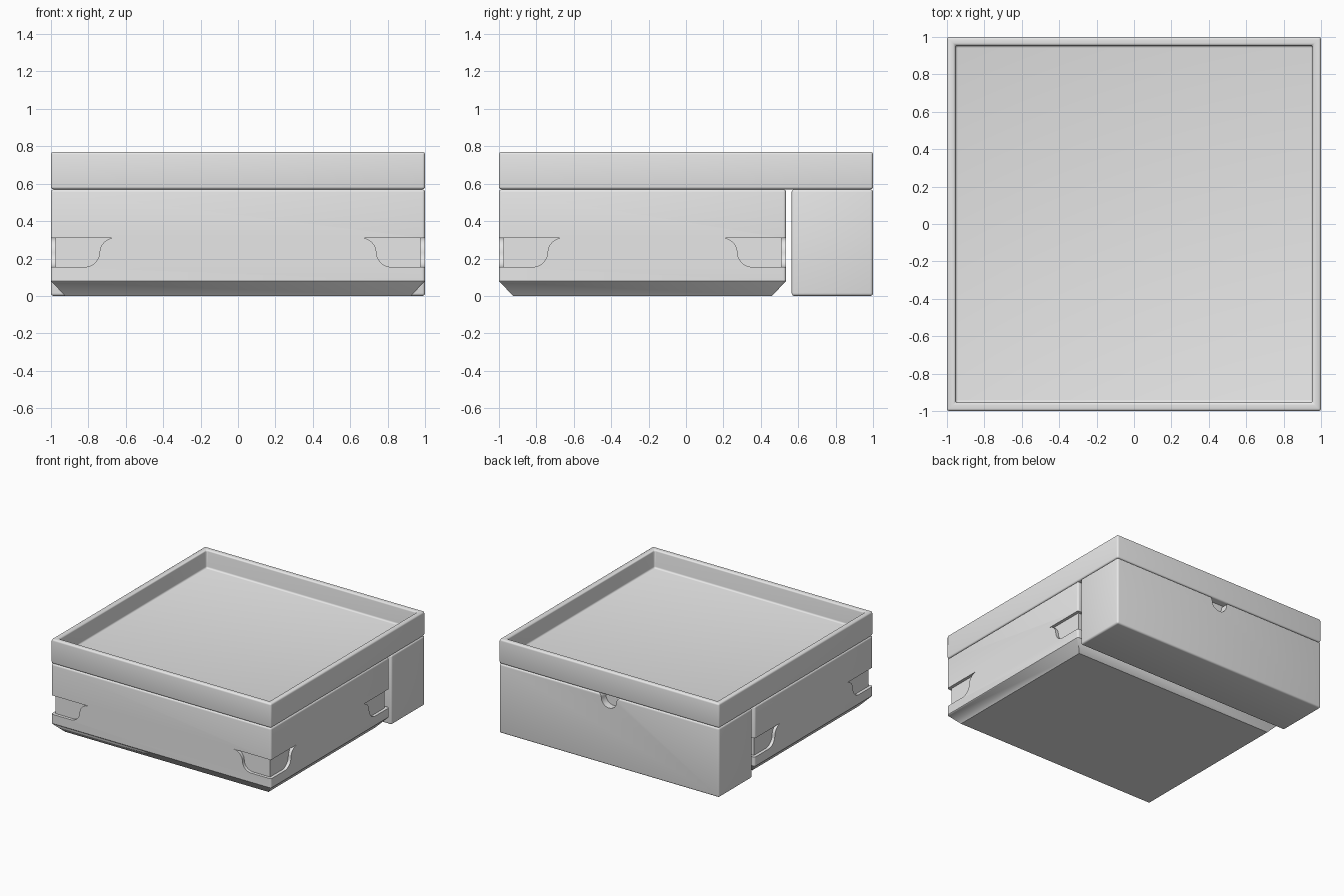
import bpy, bmesh, math
from mathutils import Vector

if "Cube" in bpy.data.objects:
    bpy.data.objects.remove(bpy.data.objects["Cube"], do_unlink=True)

grey = bpy.data.materials.new("light grey plastic")
grey.use_nodes = True
grey.diffuse_color = (0.8, 0.8, 0.8, 1)
grey.node_tree.nodes["Principled BSDF"].inputs["Base Color"].default_value = (0.8, 0.8, 0.8, 1)

BODY_BACK, DRAWER_FRONT = 0.535, 0.565
SPLIT, TOP = 0.57, 0.77
RECESS = 0.025


def to_object(name, bm):
    bmesh.ops.recalc_face_normals(bm, faces=bm.faces[:])
    mesh = bpy.data.meshes.new(name)
    bm.to_mesh(mesh)
    bm.free()
    mesh.materials.append(grey)
    obj = bpy.data.objects.new(name, mesh)
    bpy.context.collection.objects.link(obj)
    return obj


def apply(obj, mod):
    bpy.context.view_layer.objects.active = obj
    bpy.ops.object.modifier_apply(modifier=mod.name)


def stacked_box(name, y0, y1, rings, radius):
    """Box skinned over rectangles given as (inset, height), with square edges rounded."""
    bm = bmesh.new()
    loops = []
    for inset, z in rings:
        a, f, b = 1 - inset, y0 + inset, y1 - inset
        loops.append([bm.verts.new(p) for p in ((-a, f, z), (a, f, z), (a, b, z), (-a, b, z))])
    for lo, hi in zip(loops, loops[1:]):
        for i in range(4):
            j = (i + 1) % 4
            bm.faces.new((lo[i], lo[j], hi[j], hi[i]))
    bm.faces.new(loops[0][::-1])
    bm.faces.new(loops[-1])
    obj = to_object(name, bm)
    mod = obj.modifiers.new("rounding", 'BEVEL')
    mod.width, mod.segments = radius, 4
    mod.limit_method, mod.angle_limit = 'ANGLE', math.radians(65)
    apply(obj, mod)
    return obj


def arc(cx, cz, r, start, end, steps=10):
    angles = [math.radians(start + (end - start) * i / steps) for i in range(steps + 1)]
    return [(cx + r * math.cos(t), cz + r * math.sin(t)) for t in angles]


def add_prism(bm, points, push):
    face = bm.faces.new([bm.verts.new(p) for p in points])
    out = bmesh.ops.extrude_face_region(bm, geom=[face])
    moved = [v for v in out["geom"] if isinstance(v, bmesh.types.BMVert)]
    bmesh.ops.translate(bm, verts=moved, vec=Vector(push))


def cut(obj, bm):
    cutter = to_object("cutter", bm)
    cutter.hide_render = True
    mod = obj.modifiers.new("cut", 'BOOLEAN')
    mod.operation, mod.solver, mod.object = 'DIFFERENCE', 'EXACT', cutter
    apply(obj, mod)
    bpy.data.objects.remove(cutter, do_unlink=True)


# Main body with chamfered foot
body = stacked_box("body", -1, BODY_BACK, [(0.075, 0), (0, 0.08), (0, SPLIT)], 0.015)

# S-curved grip recesses wrapping each corner; u is measured inward from the corner
grip = [(-0.1, 0.31)] + arc(0.34, 0.23, 0.08, 90, 180)
grip += arc(0.18, 0.235, 0.08, 0, -90) + [(-0.1, 0.155)]
mid_y, half_y = (BODY_BACK - 1) / 2, (BODY_BACK + 1) / 2
front_back, sides = bmesh.new(), bmesh.new()
for sx in (-1, 1):
    for sy in (-1, 1):
        add_prism(front_back, [(sx * (1 - u), mid_y + sy * (half_y - RECESS), z) for u, z in grip],
                  (0, sy * 0.04, 0))
        add_prism(sides, [(sx * (1 - RECESS), mid_y + sy * (half_y - u), z) for u, z in grip],
                  (sx * 0.04, 0, 0))
cut(body, front_back)
cut(body, sides)

# Rear compartment with a thumb notch under the lid
rear = stacked_box("rear_compartment", DRAWER_FRONT, 1, [(0, 0), (0, SPLIT)], 0.015)
thumb = arc(-0.10, 0.54, 0.03, 90, 0, 6) + arc(0, 0.54, 0.07, 180, 360, 16)[1:]
thumb += arc(0.10, 0.54, 0.03, 180, 90, 6)[1:] + [(0.10, 0.6), (-0.10, 0.6)]
notch = bmesh.new()
add_prism(notch, [(x, 0.94, z) for x, z in thumb], (0, 0.1, 0))
cut(rear, notch)

# Shallow tray lid
lid = stacked_box("tray_lid", -1, 1, [(0, SPLIT), (0, TOP), (0.045, TOP), (0.045, 0.62)], 0.014)

# Smooth rounded edges, crisp corners
for obj in (body, rear, lid):
    bpy.ops.object.select_all(action='DESELECT')
    obj.select_set(True)
    bpy.context.view_layer.objects.active = obj
    bpy.ops.object.shade_smooth_by_angle(angle=math.radians(30))
